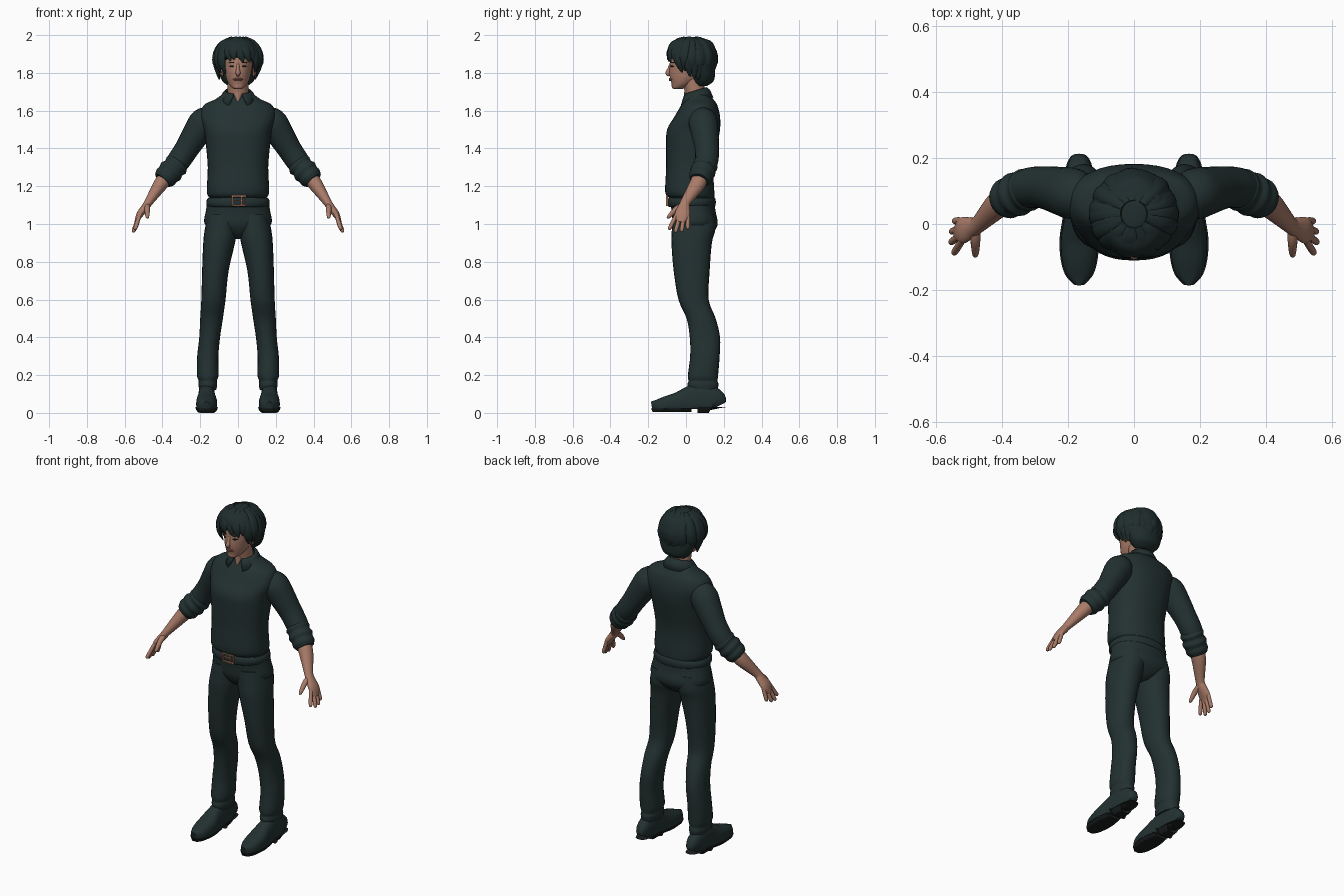
import bpy, bmesh, math, random
from mathutils import Vector

random.seed(4)
if "Cube" in bpy.data.objects:
    bpy.data.objects.remove(bpy.data.objects["Cube"])


def material(name, red, green, blue):
    mat = bpy.data.materials.new(name)
    mat.use_nodes = True
    mat.diffuse_color = (red, green, blue, 1)
    mat.node_tree.nodes["Principled BSDF"].inputs["Base Color"].default_value = mat.diffuse_color
    return mat


CLOTH = material("dark green cloth", .017, .031, .031)
HAIR = material("dark hair", .014, .026, .026)
SOLE = material("dark sole", .01, .013, .013)
SKIN = material("skin", .4, .2, .14)
LIPS = material("lips", .32, .12, .1)
COPPER = material("copper buckle", .45, .19, .11)


def spline(rows, steps):
    """Smooth curve through rows of x, y, z and one or two radii."""
    path = []
    for i in range(len(rows) - 1):
        before, start, end, after = rows[max(i - 1, 0)], rows[i], rows[i + 1], rows[min(i + 2, len(rows) - 1)]
        for k in range(steps):
            t = k / steps
            path.append([q + t / 2 * (r - p + t * (2 * p - 5 * q + 4 * r - s + t * (3 * (q - r) + s - p)))
                         for p, q, r, s in zip(before, start, end, after)])
    return path + [rows[-1]]


def sweep(bm, rows, facing=None, sides=24, power=2, steps=4):
    """Skin oval rings along a path; without a facing rule the rings lie level."""
    path = spline(rows, steps)
    points = [Vector(row[:3]) for row in path]
    last = len(points) - 1
    rings = []
    for i, point in enumerate(points):
        across, outward = Vector((1, 0, 0)), Vector((0, 1, 0))
        if facing:
            tangent = (points[min(i + 1, last)] - points[max(i - 1, 0)]).normalized()
            across = tangent.cross(facing(point)).normalized()
            outward = across.cross(tangent)
        wide, deep = max(path[i][3], .001), max(path[i][-1], .001)
        ring = []
        for k in range(sides):
            angle = math.tau * k / sides
            c, s = (math.copysign(abs(value) ** (2 / power), value)
                    for value in (math.cos(angle), math.sin(angle)))
            ring.append(bm.verts.new(point + across * c * wide + outward * s * deep))
        rings.append(ring)
    for low, high in zip(rings, rings[1:]):
        for k in range(sides):
            bm.faces.new((low[k], low[k - 1], high[k - 1], high[k]))
    bm.faces.new(rings[0])
    bm.faces.new(rings[-1])


def finish(name, bm, mat, mirror=False, thickness=0):
    bmesh.ops.recalc_face_normals(bm, faces=bm.faces)
    mesh = bpy.data.meshes.new(name)
    bm.to_mesh(mesh)
    bm.free()
    mesh.materials.append(mat)
    ob = bpy.data.objects.new(name, mesh)
    bpy.context.collection.objects.link(ob)
    bpy.ops.object.select_all(action='DESELECT')
    ob.select_set(True)
    bpy.context.view_layer.objects.active = ob
    bpy.ops.object.shade_smooth_by_angle(angle=math.radians(50))
    if thickness:
        ob.modifiers.new("Thickness", 'SOLIDIFY').thickness = thickness
    if mirror:
        ob.modifiers.new("Mirror", 'MIRROR')


def part(name, mat, rows, mirror=False, **options):
    bm = bmesh.new()
    sweep(bm, rows, **options)
    finish(name, bm, mat, mirror)


def central(name, mat, rows, **options):
    """Upright part on the centre line, from rows of height, depth, half width, half depth."""
    part(name, mat, [(0, y, z, wide, deep) for z, y, wide, deep in rows], sides=40, **options)


def toward(x, y, z):
    return lambda point: Vector((x, y, z))


FRONT, BACK, UP = toward(0, -1, 0), toward(0, 1, 0), toward(0, 0, 1)

# Shirt body
central("shirt", CLOTH, [
    (1.14, .03, .15, .12), (1.17, .02, .165, .13), (1.3, .02, .16, .125), (1.42, .03, .17, .135),
    (1.5, .04, .18, .14), (1.57, .06, .2, .12), (1.63, .07, .18, .095), (1.66, .07, .12, .075),
    (1.69, .06, .08, .06)], power=2.3)

# Sleeves, then cuffs rolled as alternating ridges
part("sleeves", CLOTH, [(.14, .08, 1.56, .06), (.18, .09, 1.54, .077), (.22, .1, 1.48, .073),
                        (.27, .11, 1.4, .064), (.31, .11, 1.34, .062), (.34, .1, 1.3, .058)],
     True, facing=BACK)
elbow, cuff_end = Vector((.31, .11, 1.33)), Vector((.4, .07, 1.23))
ridges = [.05, .066, .06, .068, .061, .062, .05]
part("rolled_cuffs", CLOTH, [(*elbow.lerp(cuff_end, i / 6), radius) for i, radius in enumerate(ridges)],
     True, facing=BACK)

# Forearms, palms, fingers and thumbs
bm = bmesh.new()
INWARD = toward(1, 0, .6)
sweep(bm, [(.37, .08, 1.26, .04, .04), (.41, .06, 1.21, .042, .038), (.47, 0, 1.12, .027, .023),
           (.49, -.01, 1.09, .031, .021), (.52, -.02, 1.05, .04, .018), (.54, -.03, 1.01, .02, .008)],
      facing=INWARD)
for i in range(4):
    bend = abs(i - 1.4)
    knuckle = Vector((.52, -.05 + .02 * i, 1.05))
    tip = Vector((.56 - .01 * bend, -.09 + .033 * i, .95 + .014 * bend))
    sweep(bm, [(*knuckle.lerp(tip, t), radius) for t, radius in ((0, .01), (.5, .011), (.9, .01), (1, .003))],
          facing=INWARD, sides=12)
sweep(bm, [(.48, -.01, 1.1, .015), (.48, -.05, 1.08, .015), (.48, -.09, 1.04, .01), (.48, -.1, 1.03, .003)],
      facing=INWARD, sides=12)
finish("forearms_and_hands", bm, SKIN, True)

# Trousers: hips and legs
central("trouser_hips", CLOTH, [(.92, .05, .04, .05), (.95, .05, .11, .09), (1, .05, .176, .118),
                                (1.07, .04, .17, .116), (1.14, .03, .157, .12)], power=2.2)
part("trouser_legs", CLOTH, [
    (.16, .09, .12, .044, .077), (.16, .09, .15, .05, .082), (.16, .09, .17, .048, .077),
    (.16, .09, .2, .057, .08), (.16, .1, .3, .056, .078), (.15, .1, .4, .055, .08),
    (.14, .08, .5, .06, .077), (.13, .04, .6, .064, .08), (.12, .03, .75, .07, .095),
    (.1, .03, .9, .084, .107), (.09, .04, .97, .086, .115), (.08, .04, 1.05, .08, .11)],
     True, power=2.2)


# Shoes, with flat soles and heels trimmed from the same outline
def shoe(name, mat, grow, bottom, top, toe, heel):
    outline = ((.17, .025, .07), (.15, .04, .12), (.08, .044, .15), (.02, .046, .13),
               (-.04, .055, .1), (-.1, .053, .08), (-.15, .04, .06), (-.18, .014, .05))
    bm = bmesh.new()
    sweep(bm, [(.166, y, height / 2, wide + grow, height / 2 + .01) for y, wide, height in outline],
          facing=UP, power=2.6)
    for v in bm.verts:
        v.co.z = min(max(v.co.z, bottom), top)
        v.co.y = min(max(v.co.y, toe), heel)
    finish(name, bm, mat, True)


shoe("shoes", CLOTH, 0, .02, 1, -1, 1)
shoe("soles", SOLE, .004, .004, .022, -1, .03)
shoe("heels", SOLE, .004, 0, .03, .06, 1)

# Belt and buckle
central("belt", CLOTH, [(1.09, .03, .15, .12), (1.1, .03, .167, .127), (1.13, .03, .165, .127),
                        (1.14, .03, .15, .12)], power=2.2, steps=2)
bm = bmesh.new()
bars = [(.006, z, .07, .007) for z in (1.1, 1.147)]
bars += [(x, 1.125, .007, .05) for x in (-.03, .02, .04)]
bars += [(0, 1.125, .04, .005)]
for x, z, wide, tall in bars:
    bar = bmesh.ops.create_cube(bm, size=1)["verts"]
    bmesh.ops.scale(bm, vec=(wide, .012, tall), verts=bar)
    bmesh.ops.translate(bm, vec=(x, -.1, z), verts=bar)
finish("belt_buckle", bm, COPPER)

# Folded collar, open at the throat and drawn out into two points
bm = bmesh.new()
strips = []
for i in range(33):
    angle = math.radians(10 * i - 160)
    s, c = math.sin(angle), math.cos(angle)
    drop = .018 * (1 - c)
    point = max(0, abs(angle) - 2.1)
    strips.append([bm.verts.new(co) for co in (
        (.068 * s, .05 + .058 * c, 1.725 - drop),
        (.082 * s, .055 + .072 * c, 1.71 - drop),
        ((.1 + .06 * point) * s, .06 + (.085 + .012 * point) * c, 1.67 - drop / 2 - .035 * point))])
for here, there in zip(strips, strips[1:]):
    for k in range(2):
        bm.faces.new((here[k], here[k + 1], there[k + 1], there[k]))
finish("collar", bm, CLOTH, thickness=.008)

# Neck, throat, head, nose and ears
central("neck", SKIN, [(1.62, .06, .055, .055), (1.69, .05, .055, .055), (1.78, .03, .055, .055)])
central("throat", SKIN, [(1.63, .03, .003, .045), (1.66, .03, .018, .042), (1.7, .03, .04, .04)])
central("head", SKIN, [
    (1.714, -.04, .015, .018), (1.72, -.04, .03, .034), (1.74, -.02, .048, .056), (1.77, 0, .062, .084),
    (1.8, .01, .069, .098), (1.84, .02, .076, .106), (1.9, .03, .08, .11), (1.95, .03, .06, .08),
    (1.97, .03, .02, .03)])
part("nose", SKIN, [(0, -.08, 1.85, .006), (0, -.09, 1.82, .009), (0, -.096, 1.8, .013),
                    (0, -.087, 1.786, .008)], facing=FRONT, sides=16)
part("ears", SKIN, [(.08, .03, 1.78, .004, .01), (.086, .03, 1.8, .01, .018), (.084, .03, 1.85, .004, .01)],
     True, sides=12)

# Mouth, eyes and brows
for name, z in (("upper_lip", 1.769), ("lower_lip", 1.761)):
    part(name, LIPS, [(0, -.086, z, .004, .005), (.012, -.083, z, .004, .005), (.026, -.073, 1.765, .001, .002)],
         True, facing=FRONT, sides=10)
for name, z, tall in (("eyes", 1.835, .005), ("eyebrows", 1.855, .004)):
    part(name, HAIR, [(.017, -.08, z, .001), (.03, -.077, z, tall, .004), (.05, -.06, z, .001)],
         True, facing=FRONT, sides=10)

# Hair: a solid cap, set back from the face below the fringe
central("hair_cap", HAIR, [
    (1.73, .08, .05, .03), (1.76, .09, .085, .058), (1.82, .08, .11, .074), (1.86, .06, .118, .095),
    (1.885, .04, .12, .128), (1.93, .03, .11, .126), (1.97, .03, .08, .1), (1.99, .03, .02, .03)])

# Tapering locks that fall over the cap from the crown in two layers
centre = Vector((0, .03, 1.87))
bm = bmesh.new()
for layer in range(2):
    for i in range(22):
        angle = math.tau * (i + layer / 2) / 22 - math.pi
        fringe = abs(angle) < 1
        fall = 92 if abs(angle) < .75 else 125 if abs(angle) < 1.3 else 146
        fall += random.uniform(-9, 6) - layer * 14
        drift = random.uniform(.1, .35) if fringe else random.uniform(-.15, .15)
        lift = random.uniform(.97, 1.03)
        lock = []
        for k, wide in enumerate((.012, .024, .027, .024, .004)):
            polar = math.radians(18 + (fall - 18) * k / 4)
            out = lift * max(math.sin(polar), .8 if k > 2 else 0)
            turn = angle + drift * (k / 4) ** 2
            offset = Vector((.122 * out * math.sin(turn), -.126 * out * math.cos(turn),
                             .12 * lift * math.cos(polar)))
            lock.append((*(centre + offset), wide, wide / 2))
        sweep(bm, lock, facing=lambda point: point - centre, sides=10, steps=3)
finish("hair_locks", bm, HAIR)
